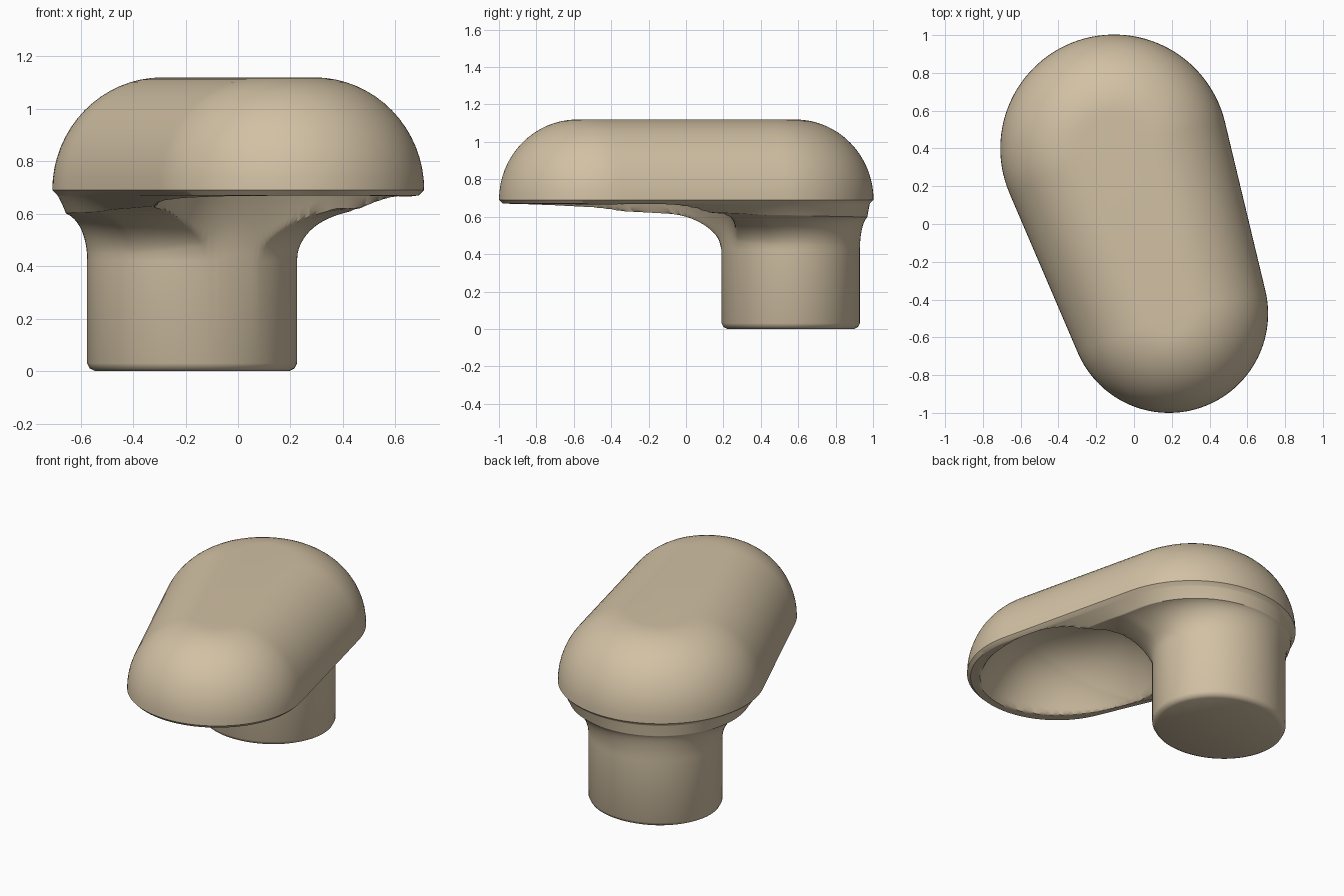
import bpy, bmesh, math
from mathutils import Vector

cube = bpy.data.objects.get("Cube")
if cube:
    bpy.data.objects.remove(cube, do_unlink=True)

BACK, R_BACK = Vector((-0.105, 0.4)), 0.603
FRONT, R_FRONT = Vector((0.185, -0.475)), 0.525
STEM, STEM_RX, STEM_RY = Vector((-0.175, 0.56)), 0.4, 0.37
TOP, RIM, LIP = 1.12, 0.69, 0.67
ROUND = 0.42
HOLLOW, HOLLOW_AXIS = Vector((0.17, -0.33)), Vector((-0.15, 1)).normalized()
HOLLOW_LONG, HOLLOW_WIDE, HOLLOW_DEPTH = 0.6, 0.48, 0.35

axis = BACK - FRONT
heading = math.atan2(axis.y, axis.x)
taper = math.asin((R_BACK - R_FRONT) / axis.length)


def arc(centre, radius, start, end, n):
    angles = [start + (end - start) * i / n for i in range(n + 1)]
    return [centre + radius * Vector((math.cos(a), math.sin(a))) for a in angles]


def outline(inset):
    """Tapered capsule seen from above, moved inward by inset."""
    half = math.pi / 2 + taper
    back = arc(BACK, R_BACK - inset, heading - half, heading + half, 56)
    front = arc(FRONT, R_FRONT - inset, heading + half,
                heading - half + 2 * math.pi, 60)

    def side(a, b, n=26):
        return [a.lerp(b, i / n) for i in range(1, n)]
    return back + side(back[-1], front[0]) + front + side(front[-1], back[0])


def stem_point(p, shrink=0.0):
    """Point of the oval stem in the direction of p."""
    d = (p - STEM).normalized()
    r = 1 / math.hypot(d.x / STEM_RX, d.y / STEM_RY)
    return STEM + d * (r - shrink)


def underside(p, t):
    """Point between the rim (t=0) and the stem (t=1): fillet plus hollow."""
    s = stem_point(p)
    q = p.lerp(s, t)
    reach = min((p - s).length, 0.3)
    near = max(0.0, 1 - (q - s).length / reach)
    fillet = 0.18 * (1 - math.sqrt(max(0.0, 1 - near * near)))
    sag = 0.09 * (1 - (q - STEM).length / 1.65) * min(1.0, t * 4)
    rel = q - HOLLOW
    along = rel.dot(HOLLOW_AXIS) / HOLLOW_LONG
    across = rel.cross(HOLLOW_AXIS) / HOLLOW_WIDE
    h = max(0.0, 1 - along * along - across * across)
    return (q.x, q.y, LIP - fillet - sag + HOLLOW_DEPTH * h * (1.6 - 0.6 * h))


# Rings from the flat top, over the dome, under the cap and down the stem
rings = []
for i in range(17):
    a = math.pi / 2 * i / 16
    inset = ROUND * (1 - math.sin(a))
    z = RIM + (TOP - RIM) * math.cos(a)
    rings.append([(p.x, p.y, z) for p in outline(inset)])
lip = outline(0.02)
for i in range(81):
    rings.append([underside(p, i / 80) for p in lip])
for z, shrink in ((0.03, 0), (0.01, 0.01), (0, 0.03)):
    rings.append([(*stem_point(p, shrink), z) for p in lip])

bm = bmesh.new()
loops = [[bm.verts.new(co) for co in ring] for ring in rings]
for upper, lower in zip(loops, loops[1:]):
    for i in range(len(upper)):
        bm.faces.new((upper[i - 1], lower[i - 1], lower[i], upper[i]))
bm.faces.new(loops[0])
bm.faces.new(loops[-1][::-1])
bmesh.ops.recalc_face_normals(bm, faces=bm.faces)
mesh = bpy.data.meshes.new("hooded_cap_and_stem")
bm.to_mesh(mesh)
bm.free()
body = bpy.data.objects.new("hooded_cap_and_stem", mesh)
bpy.context.collection.objects.link(body)

# Sand colour
sand = bpy.data.materials.new("sand")
sand.use_nodes = True
colour = (0.64, 0.53, 0.37, 1)
sand.diffuse_color = colour
sand.node_tree.nodes["Principled BSDF"].inputs["Base Color"].default_value = colour
mesh.materials.append(sand)

bpy.ops.object.select_all(action='DESELECT')
body.select_set(True)
bpy.context.view_layer.objects.active = body
bpy.ops.object.shade_smooth_by_angle(angle=math.radians(40))
